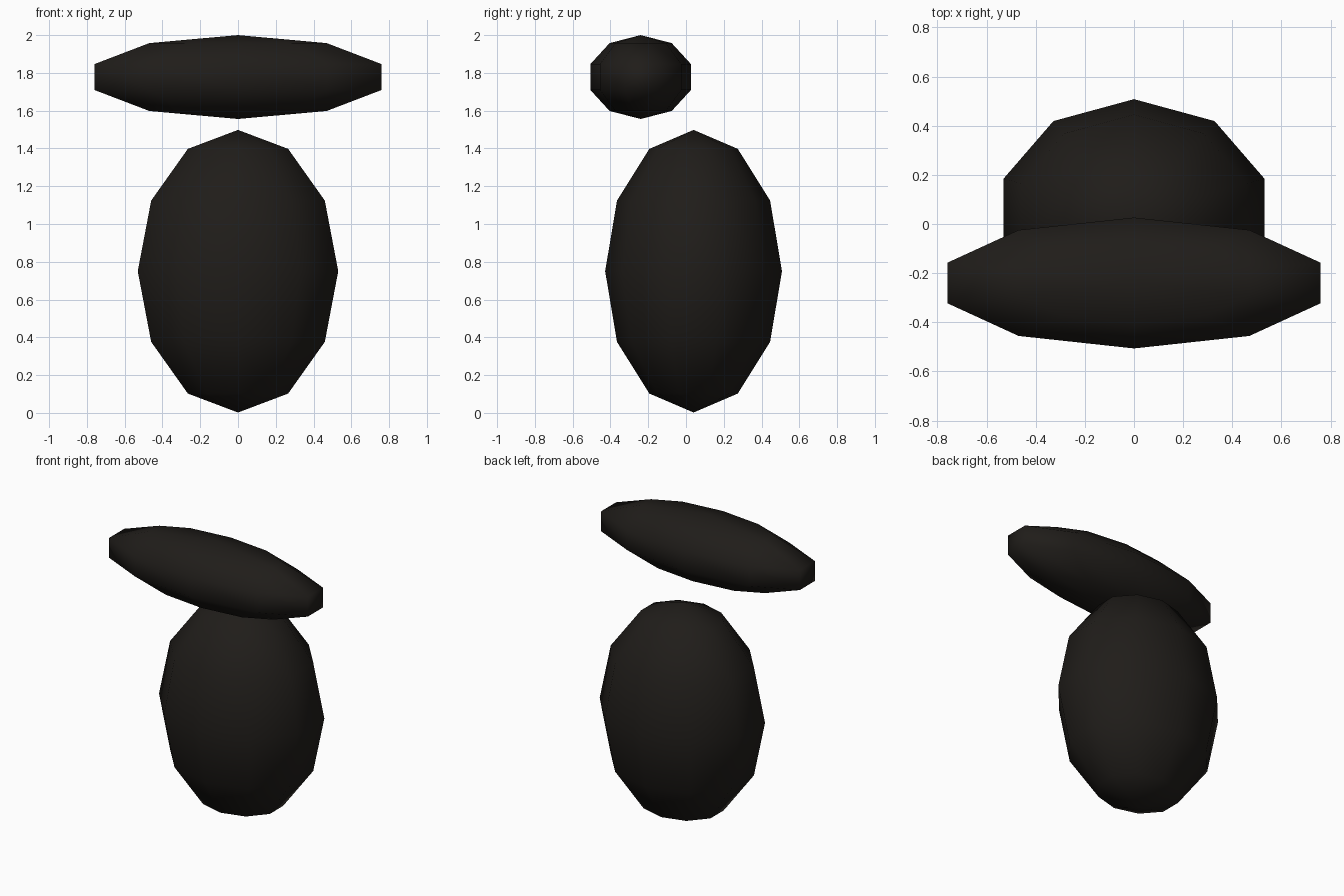
import bpy
from mathutils import Matrix

if "Cube" in bpy.data.objects:
    bpy.data.objects.remove(bpy.data.objects["Cube"])

dark = bpy.data.materials.new("dark")
dark.diffuse_color = (0.014, 0.012, 0.010, 1)
dark.use_nodes = True
dark.node_tree.nodes["Principled BSDF"].inputs["Base Color"].default_value = dark.diffuse_color


def ellipsoid(name, center, radii, rings):
    """Smooth ten-sided ellipsoid with the scale baked into the mesh."""
    bpy.ops.mesh.primitive_uv_sphere_add(segments=10, ring_count=rings, radius=1)
    obj = bpy.context.object
    obj.name = name
    obj.data.transform(Matrix.Diagonal((*radii, 1)))
    obj.location = center
    obj.data.materials.append(dark)
    bpy.ops.object.shade_smooth()
    return obj


# Upright egg-shaped body
ellipsoid("body", (0, 0.04, 0.75), (0.558, 0.468, 0.748), 6)

# Wide crossbar floating above the front of the body
ellipsoid("crossbar", (0, -0.24, 1.778), (0.84, 0.28, 0.222), 5)
